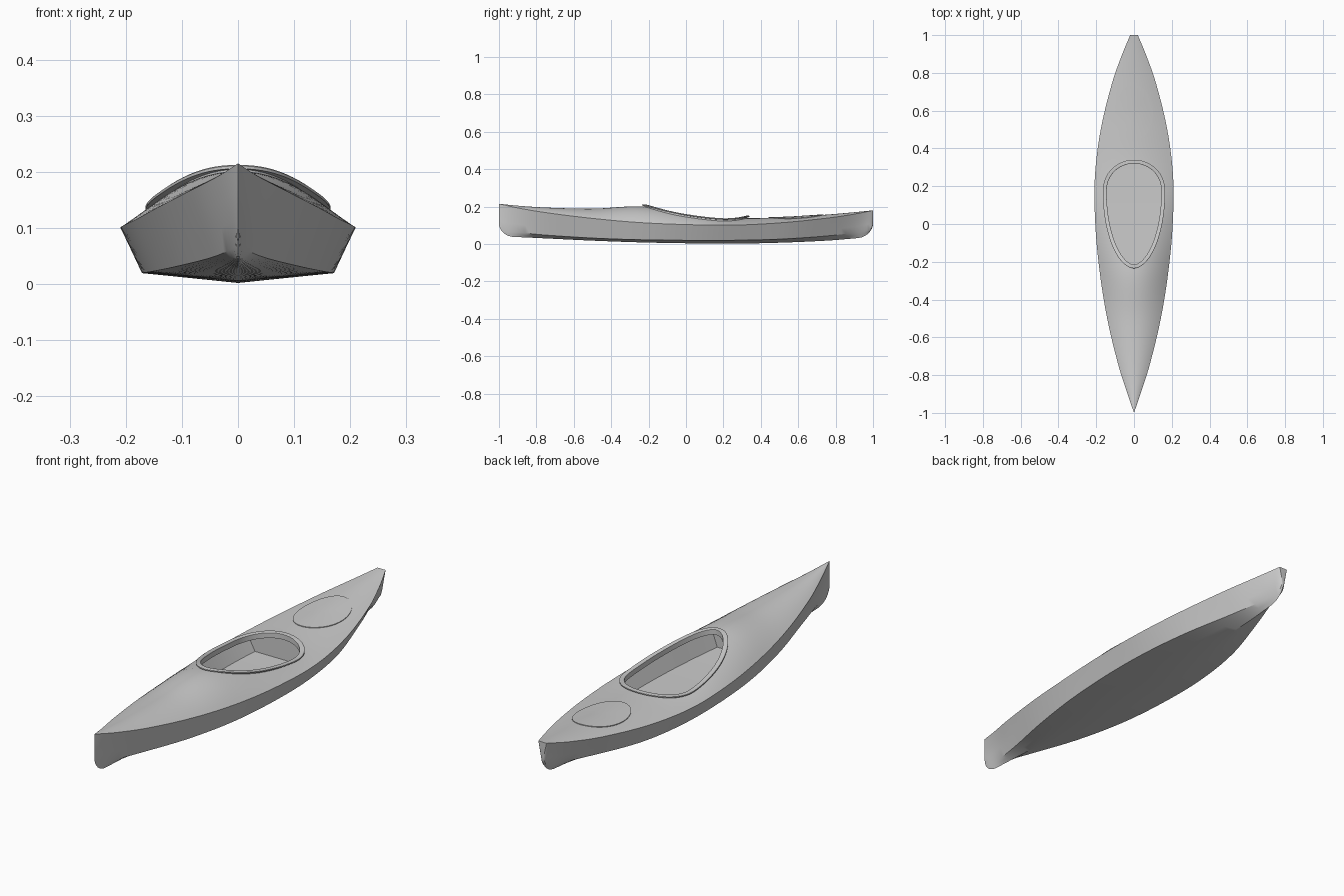
import bpy, bmesh, math
from mathutils import Vector

cube = bpy.data.objects.get("Cube")
if cube:
    bpy.data.objects.remove(cube)

grey = bpy.data.materials.new("hull grey")
grey.use_nodes = True
COLOUR = (0.6, 0.6, 0.6, 1)
grey.diffuse_color = COLOUR
grey.node_tree.nodes["Principled BSDF"].inputs["Base Color"].default_value = COLOUR

# Boat lines, read at shared stations from bow to stern
STATIONS = [-1, -.9, -.75, -.5, -.25, 0, .25, .5, .75, .9, 1]
SHEER_X = [0, .034, .082, .142, .182, .205, .207, .176, .115, .062, .02]
SHEER_Z = [.215, .193, .168, .137, .115, .104, .101, .113, .138, .16, .18]
RIDGE_Z = [.215, .205, .195, .189, .201, .175, .141, .142, .157, .17, .18]
CHINE_X = [0, .012, .045, .107, .15, .169, .167, .135, .066, .022, .006]
CHINE_Z = [.07, .062, .048, .032, .023, .02, .02, .026, .043, .06, .075]
KEEL_Z = [.04, .037, .03, .018, .009, .004, .002, .007, .018, .03, .04]


def curve(values, y):
    """Smooth value of a boat line at y."""
    n = len(STATIONS)
    i = max(k for k in range(n - 1) if STATIONS[k] <= y or k == 0)

    def slope(k):
        a, b = max(k - 1, 0), min(k + 1, n - 1)
        return (values[b] - values[a]) / (STATIONS[b] - STATIONS[a])
    h = STATIONS[i + 1] - STATIONS[i]
    t = (y - STATIONS[i]) / h
    bulge = t * (1 - t) * h
    return (values[i] + (values[i + 1] - values[i]) * t * t * (3 - 2 * t)
            + bulge * ((1 - t) * slope(i) - t * slope(i + 1)))


def keel(y):
    t = max(0, (abs(y) - .92) / .08)
    return curve(KEEL_Z, y) + .07 * (1 - math.sqrt(max(0, 1 - t * t)))


def deck(x, y):
    """Arched deck height."""
    edge, low, high = curve(SHEER_X, y), curve(SHEER_Z, y), curve(RIDGE_Z, y)
    r = min(1, abs(x) / edge) if edge > 1e-5 else 0
    return low + (high - low) * (1 - r * r)


# Egg-shaped cockpit opening
FRONT, WIDEST, BACK, HALF = -.215, .17, .32, .145


def opening(y):
    if y <= FRONT or y >= BACK:
        return 0
    if y < WIDEST:
        q = (WIDEST - y) / (WIDEST - FRONT)
        return HALF * (1 - q ** 2) ** .555
    q = (y - WIDEST) / (BACK - WIDEST)
    return HALF * (1 - q ** 2.2) ** .5


def spaced(a, b, n):
    """Positions from a to b, closer together at both ends."""
    return [a + (b - a) * (1 - math.cos(math.pi * i / n)) / 2 for i in range(n + 1)]


def skin(bm, rows, closed=False):
    """Quads between successive rows of points."""
    grid = [[bm.verts.new(p) for p in row] for row in rows]
    pairs = list(zip(grid, grid[1:]))
    if closed:
        pairs.append((grid[-1], grid[0]))
    for a, b in pairs:
        for i in range(len(a) - 1):
            bm.faces.new((a[i], a[i + 1], b[i + 1], b[i]))
    return grid


def finish(name, bm, inward=False, angle=28):
    bmesh.ops.remove_doubles(bm, verts=bm.verts[:], dist=1e-5)
    bmesh.ops.dissolve_degenerate(bm, edges=bm.edges[:], dist=1e-5)
    bmesh.ops.recalc_face_normals(bm, faces=bm.faces[:])
    if inward:
        bmesh.ops.reverse_faces(bm, faces=bm.faces[:])
    mesh = bpy.data.meshes.new(name)
    bm.to_mesh(mesh)
    bm.free()
    mesh.materials.append(grey)
    obj = bpy.data.objects.new(name, mesh)
    bpy.context.scene.collection.objects.link(obj)
    bpy.ops.object.select_all(action='DESELECT')
    obj.select_set(True)
    bpy.context.view_layer.objects.active = obj
    bpy.ops.object.shade_smooth_by_angle(angle=math.radians(angle))
    return obj


# Hull and deck, with the opening left free
cockpit_ys = spaced(FRONT, BACK, 40)
ys = spaced(-1, FRONT, 36)[:-1] + cockpit_ys + spaced(BACK, 1, 36)[1:]
bm = bmesh.new()
for side in (1, -1):
    rows = []
    for y in ys:
        xs, zs, xh, zk = curve(SHEER_X, y), curve(SHEER_Z, y), opening(y), keel(y)
        row = []
        for i in range(11):
            x = xh + (xs - xh) * i / 10
            row.append((side * x, y, deck(x, y)))
        xc = curve(CHINE_X, y)
        zc = max(curve(CHINE_Z, y), zk + .008)
        for t in (.33, .67, 1):
            row.append((side * (xs + (xc - xs) * t), y, zs + (zc - zs) * t))
        row += [(side * xc / 2, y, (zc + zk) / 2), (0, y, zk)]
        rows.append(row)
    grid = skin(bm, rows)
    bm.faces.new(grid[-1])
finish("hull", bm)

# Cockpit rim: a low wall with an outward lip
right = [Vector((opening(y), y)) for y in cockpit_ys]
left = [Vector((-p.x, p.y)) for p in reversed(right[1:-1])]
loop = right + left
PROFILE = [(0, -.012), (0, .011), (.003, .013), (.017, .013), (.02, .011),
           (.02, .006), (.006, .005), (.006, -.006)]
rows = []
for i, p in enumerate(loop):
    along = loop[(i + 1) % len(loop)] - loop[i - 1]
    out = Vector((along.y, -along.x)).normalized()
    z = deck(p.x, p.y)
    rows.append([(p.x + out.x * d, p.y + out.y * d, z + h) for d, h in PROFILE])
bm = bmesh.new()
skin(bm, rows, closed=True)
finish("cockpit_rim", bm)

# Inner cockpit tub with flat floor and two bulkheads
bm = bmesh.new()
rows = []
for y in spaced(-.39, .335, 16):
    xs, zs = curve(SHEER_X, y) - .008, curve(SHEER_Z, y)
    xc, zf = curve(CHINE_X, y) - .008, curve(CHINE_Z, y) + .008
    rows.append([(xs, y, zs), (xc, y, zf), (-xc, y, zf), (-xs, y, zs)])
grid = skin(bm, rows)
for end in (grid[0], grid[-1]):
    y = end[0].co.y
    top = [bm.verts.new((f * end[0].co.x, y, deck(f * end[0].co.x, y) - .004))
           for f in (-.75, -.4, 0, .4, .75)]
    bm.faces.new(end + top)
finish("cockpit_tub", bm, inward=True)

# Oval storage hatch lying on the stern deck
bm = bmesh.new()
rows = []
for i in range(48):
    a = math.tau * i / 48
    row = []
    for r, h in ((0, .003), (.35, .003), (.7, .003), (1, .003), (1, -.002)):
        x, y = .1 * r * math.cos(a), .588 + .148 * r * math.sin(a)
        row.append((x, y, deck(x, y) + h))
    rows.append(row)
skin(bm, rows, closed=True)
finish("storage_hatch", bm)
